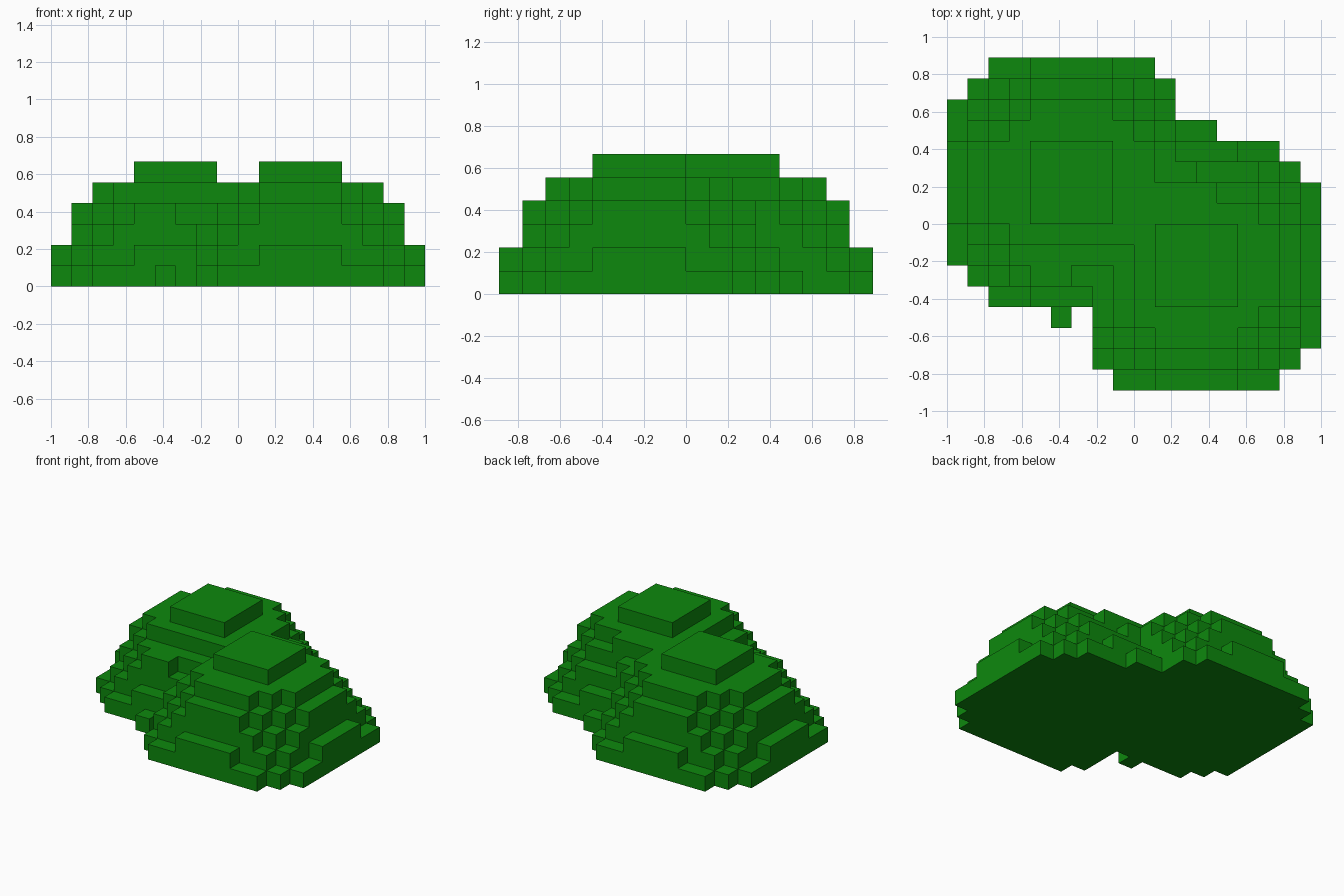
import bpy
import bmesh

if "Cube" in bpy.data.objects:
    bpy.data.objects.remove(bpy.data.objects["Cube"], do_unlink=True)

U = 1 / 9                                   # edge of one block
DOMES = [(-3, 2), (3, -2)]                  # dome centres in blocks
# squared radius reached by each layer, from the ground up
LAYERS = [43, 33, 27, 23, 15, 5]


def dome_height(x, y, centre):
    d = (x + 0.5 - centre[0]) ** 2 + (y + 0.5 - centre[1]) ** 2
    return sum(d < limit for limit in LAYERS)


# height of every block column
height = {(x, y): max(dome_height(x, y, c) for c in DOMES)
          for x in range(-9, 9) for y in range(-8, 8)}


def trim(x0, x1, y0, y1, top):
    """Lower all columns in a rectangle to at most the given height."""
    for x in range(x0, x1):
        for y in range(y0, y1):
            height[x, y] = min(height[x, y], top)


# worn ledges in the front notch between the domes
trim(-5, 0, -2, -1, 4)
trim(-1, 0, -4, -1, 4)
trim(-3, -1, -3, -2, 3)
trim(-2, -1, -5, -2, 3)
trim(-3, -2, -6, -4, 0)
# worn ledges in the back notch
trim(4, 5, 1, 2, 4)
trim(3, 6, 2, 3, 3)
trim(2, 3, 5, 6, 0)

# outer skin of the blocks
bm = bmesh.new()


def quad(*points):
    bm.faces.new([bm.verts.new([c * U for c in p]) for p in points])


for (x, y), h in height.items():
    if not h:
        continue
    X, Y = x + 1, y + 1
    quad((x, y, h), (X, y, h), (X, Y, h), (x, Y, h))
    quad((x, Y, 0), (X, Y, 0), (X, y, 0), (x, y, 0))
    sides = [((x, y - 1), (x, y), (X, y)), ((X, y), (X, y), (X, Y)),
             ((x, Y), (X, Y), (x, Y)), ((x - 1, y), (x, Y), (x, y))]
    for neighbour, a, b in sides:
        for z in range(height.get(neighbour, 0), h):
            quad((*a, z), (*b, z), (*b, z + 1), (*a, z + 1))

bmesh.ops.remove_doubles(bm, verts=bm.verts[:], dist=0.001)
bmesh.ops.dissolve_limit(bm, angle_limit=0.02, verts=bm.verts[:], edges=bm.edges[:])

mesh = bpy.data.meshes.new("stepped_bush")
bm.to_mesh(mesh)
bm.free()
bush = bpy.data.objects.new("stepped_bush", mesh)
bpy.context.collection.objects.link(bush)

# leaf colour
green = bpy.data.materials.new("leaf_green")
green.use_nodes = True
colour = (0.004, 0.25, 0.004, 1)
green.diffuse_color = colour
green.node_tree.nodes["Principled BSDF"].inputs["Base Color"].default_value = colour
mesh.materials.append(green)
